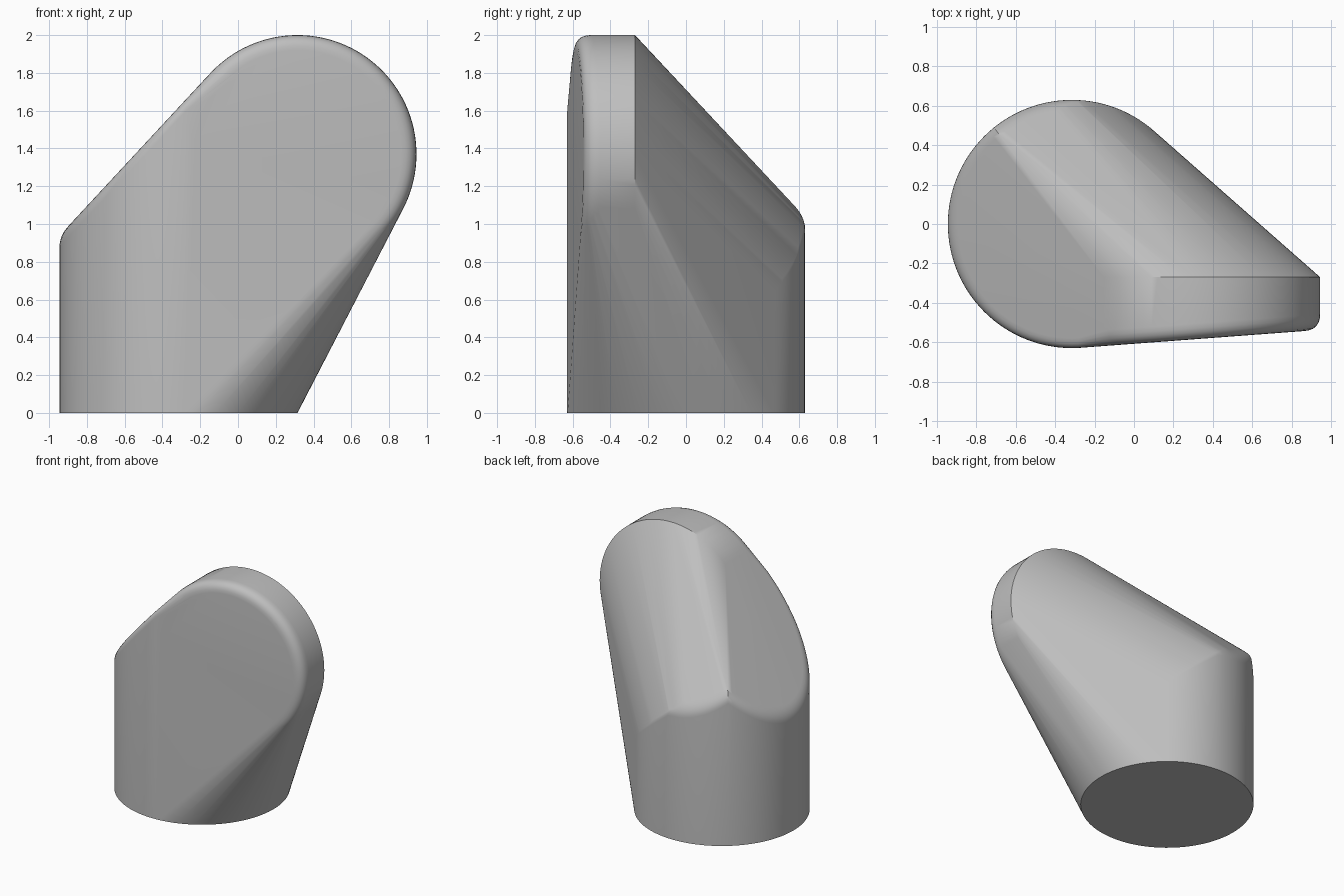
import bpy, bmesh
from math import sin, cos, radians
from mathutils import Vector

cube = bpy.data.objects.get("Cube")
if cube:
    bpy.data.objects.remove(cube, do_unlink=True)

R = 0.63          # radius of both round ends
CX = 0.315        # sideways offset of both ends
DISC_Z = 1.37     # height of the disc axis
BACK_Y = -0.27    # rear rim of the disc


def rounded(p0, p1, p2, steps=6):
    """Points rounding the corner p1 between p0 and p2."""
    p0, p1, p2 = Vector(p0), Vector(p1), Vector(p2)
    for i in range(steps + 1):
        t = i / steps
        yield p0 * (1 - t) ** 2 + p1 * 2 * t * (1 - t) + p2 * t * t


def base_point(angle, r):
    return -CX + r * cos(radians(angle)), r * sin(radians(angle))


def base_top(x, y, angle):
    """Height of the sloped cut across the top of the base."""
    side = (1.332 + 0.733 * x) / 0.681
    back = 2 - 1.07 * (y - BACK_Y)
    if angle > 180:
        return side
    return min(side, back, 0.7 + (angle - 48) * 0.0085)


def front_y(x):
    """Slightly turned flat front face."""
    return -0.608 + 0.0747 * x


points = []

# Base foot and its rounded upper rim
for i in range(120):
    points.append((*base_point(i * 3, R), 0))
for angle in range(48, 274, 3):
    x, y = base_point(angle, R)
    xi, yi = base_point(angle, R - 0.05)
    z = base_top(x, y, angle)
    points += rounded((x, y, z - 0.06), (x, y, z), (xi, yi, base_top(xi, yi, angle)))

# Disc: sharp rear rim, rounded front rim
for i in range(120):
    c, s = cos(radians(i * 3)), sin(radians(i * 3))
    x, z = CX + R * c, DISC_Z + R * s
    xi, zi = CX + (R - 0.08) * c, DISC_Z + (R - 0.08) * s
    points.append((x, BACK_Y, z))
    points += rounded((x, front_y(x) + 0.08, z), (x, front_y(x), z), (xi, front_y(xi), zi))

# Wrap both ends in one tight skin
bm = bmesh.new()
for p in points:
    bm.verts.new(p)
bmesh.ops.remove_doubles(bm, verts=bm.verts, dist=0.0005)
bmesh.ops.convex_hull(bm, input=bm.verts, use_existing_faces=False)
loose = [v for v in bm.verts if not v.link_faces]
bmesh.ops.delete(bm, geom=loose, context='VERTS')
bmesh.ops.recalc_face_normals(bm, faces=bm.faces)

mesh = bpy.data.meshes.new("angled_body")
bm.to_mesh(mesh)
bm.free()
body = bpy.data.objects.new("angled_body", mesh)
bpy.context.collection.objects.link(body)

# Plain grey
grey = bpy.data.materials.new("plain_grey")
grey.use_nodes = True
colour = (0.52, 0.52, 0.52, 1)
grey.diffuse_color = colour
grey.node_tree.nodes["Principled BSDF"].inputs["Base Color"].default_value = colour
mesh.materials.append(grey)

bpy.ops.object.select_all(action='DESELECT')
body.select_set(True)
bpy.context.view_layer.objects.active = body
bpy.ops.object.shade_smooth_by_angle(angle=radians(30))
